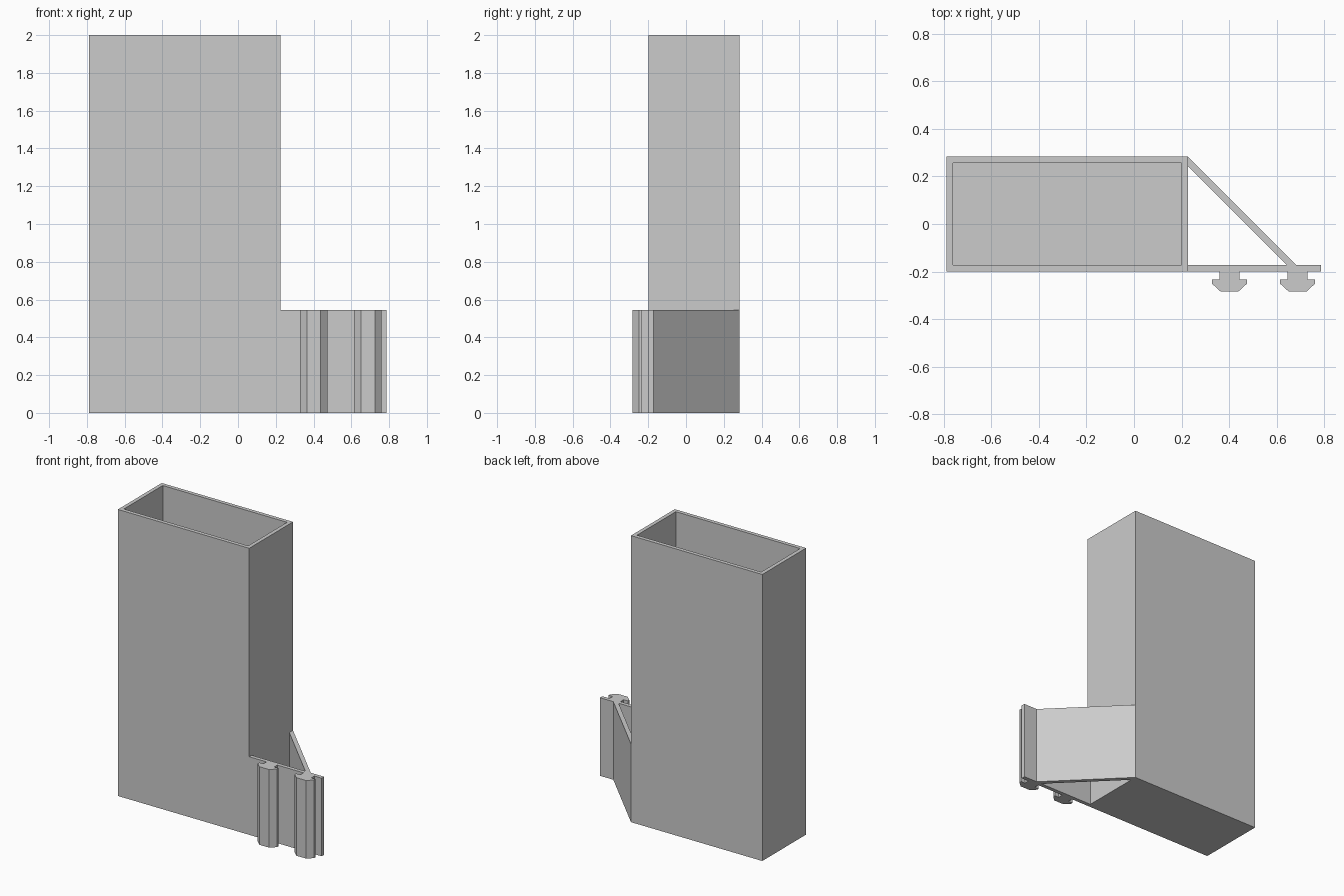
import bpy
import bmesh

cube = bpy.data.objects.get("Cube")
if cube:
    bpy.data.objects.remove(cube, do_unlink=True)

grey = bpy.data.materials.new("light_grey")
grey.use_nodes = True
COLOUR = (0.6, 0.6, 0.6, 1)
grey.diffuse_color = COLOUR
grey.node_tree.nodes["Principled BSDF"].inputs["Base Color"].default_value = COLOUR

WALL = 0.027
LEFT, RIGHT = -0.788, 0.226
FRONT, BACK = -0.199, 0.284
BIN_HEIGHT, MOUNT_HEIGHT = 2.0, 0.545
PLATE_BACK = FRONT + WALL


def finish(name, bm):
    bmesh.ops.recalc_face_normals(bm, faces=bm.faces)
    mesh = bpy.data.meshes.new(name)
    bm.to_mesh(mesh)
    bm.free()
    mesh.materials.append(grey)
    obj = bpy.data.objects.new(name, mesh)
    bpy.context.collection.objects.link(obj)
    return obj


def extrude_up(bm, outline, height):
    """Raise a plan outline from the ground and return its top face."""
    base = bm.faces.new([bm.verts.new((x, y, 0)) for x, y in outline])
    result = bmesh.ops.extrude_face_region(bm, geom=[base], use_keep_orig=True)
    top_verts = [g for g in result["geom"] if isinstance(g, bmesh.types.BMVert)]
    bmesh.ops.translate(bm, verts=top_verts, vec=(0, 0, height))
    return next(g for g in result["geom"] if isinstance(g, bmesh.types.BMFace))


def prism(name, outline, height):
    bm = bmesh.new()
    extrude_up(bm, outline, height)
    return finish(name, bm)


# Tall open bin: inset the top, then sink it to leave walls and a floor
bm = bmesh.new()
top = extrude_up(bm, [(LEFT, FRONT), (RIGHT, FRONT), (RIGHT, BACK), (LEFT, BACK)], BIN_HEIGHT)
bmesh.ops.recalc_face_normals(bm, faces=bm.faces)
bmesh.ops.inset_region(bm, faces=[top], thickness=WALL, use_even_offset=True)
sunk = bmesh.ops.extrude_face_region(bm, geom=[top])
bmesh.ops.translate(bm, vec=(0, 0, WALL - BIN_HEIGHT),
                    verts=[g for g in sunk["geom"] if isinstance(g, bmesh.types.BMVert)])
if top.is_valid:
    bmesh.ops.delete(bm, geom=[top], context='FACES_ONLY')
finish("bin", bm)

# Mounting plate continuing the front wall
prism("mounting_plate", [(RIGHT, FRONT), (0.785, FRONT),
                         (0.785, PLATE_BACK), (RIGHT, PLATE_BACK)], MOUNT_HEIGHT)

# Diagonal brace from the back corner to the plate
span = BACK - PLATE_BACK
brace = 0.041
prism("brace", [(RIGHT, BACK), (RIGHT, BACK - brace),
                (RIGHT + span - brace, PLATE_BACK), (RIGHT + span, PLATE_BACK)], MOUNT_HEIGHT)

# Two T-shaped rails on the plate front, as mirrored half profiles
half = [(0.042, FRONT), (0.042, -0.234), (0.074, -0.234), (0.074, -0.25), (0.037, -0.284)]
for side, centre in (("right", 0.401), ("left", 0.687)):
    outline = [(centre + x, y) for x, y in half]
    outline += [(centre - x, y) for x, y in reversed(half)]
    prism(side + "_rail", outline, MOUNT_HEIGHT)
